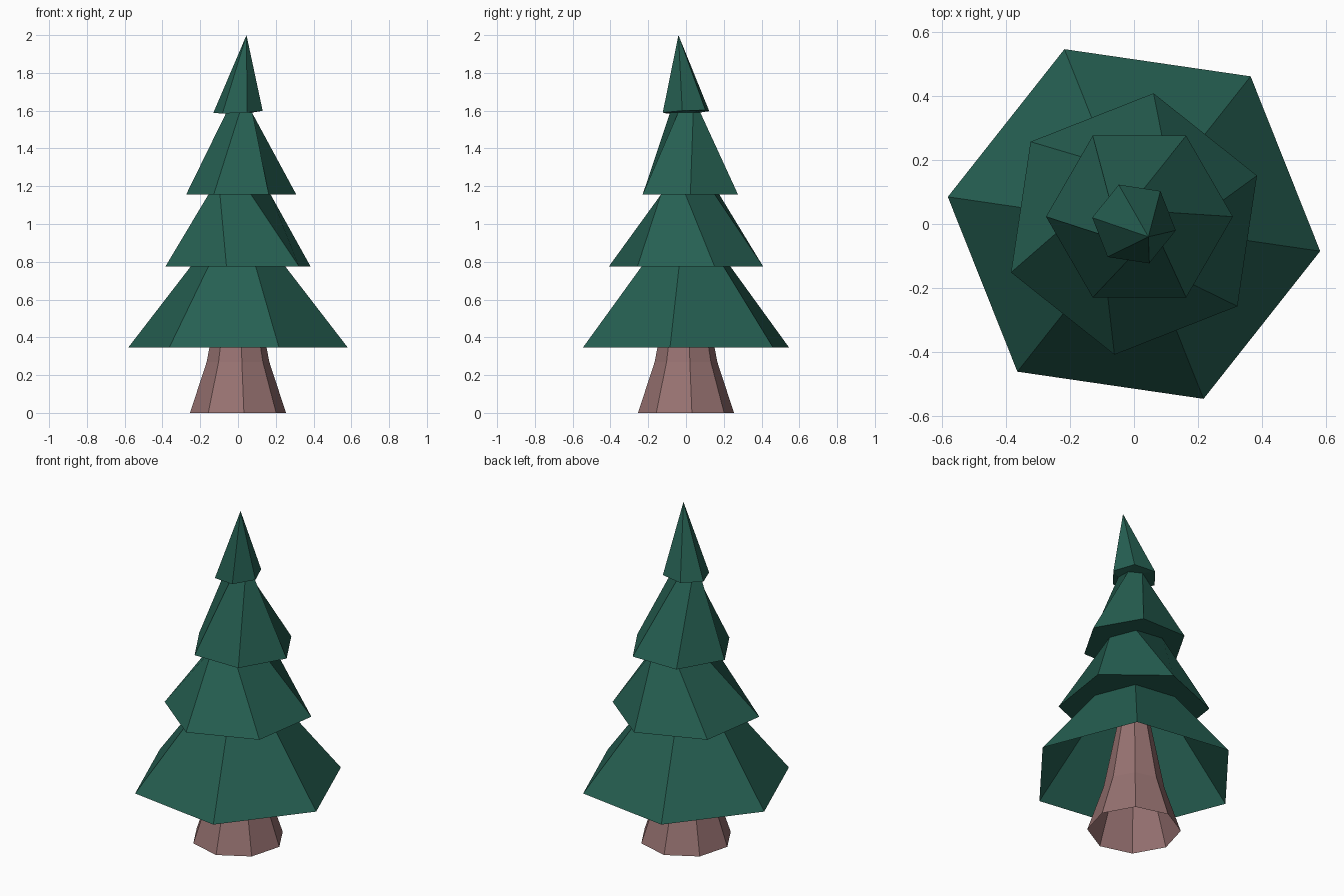
import bpy, bmesh, math

if "Cube" in bpy.data.objects:
    bpy.data.objects.remove(bpy.data.objects["Cube"])


def material(name, rgb):
    m = bpy.data.materials.new(name)
    m.diffuse_color = (*rgb, 1.0)
    m.use_nodes = True
    m.node_tree.nodes["Principled BSDF"].inputs["Base Color"].default_value = m.diffuse_color
    return m


def ring(bm, sides, z, r, deg, cx=0.0, cy=0.0, tilt=0.0):
    """Regular polygon of vertices, optionally tilted along x and y."""
    out = []
    for i in range(sides):
        a = math.radians(deg) + math.tau * i / sides
        x, y = r * math.cos(a), r * math.sin(a)
        out.append(bm.verts.new((cx + x, cy + y, z + tilt * (x + y))))
    return out


def bridge(bm, low, high):
    n = len(low)
    for i in range(n):
        j = (i + 1) % n
        bm.faces.new((low[i], low[j], high[j], high[i]))


def finish(bm, name, mat):
    me = bpy.data.meshes.new(name)
    bm.to_mesh(me)
    bm.free()
    me.materials.append(mat)
    ob = bpy.data.objects.new(name, me)
    bpy.context.collection.objects.link(ob)
    return ob


def shell(bm, sides, profile):
    rings = [ring(bm, sides, *p) for p in profile]
    for low, high in zip(rings, rings[1:]):
        bridge(bm, low, high)
    return rings[-1]


# Trunk: flared eight-sided tube, open below, running up inside the foliage
bm = bmesh.new()
shell(bm, 8, [(0, 0.256, 7), (0.27, 0.167, 7), (0.775, 0.07, 7)])
finish(bm, "trunk", material("brown bark", (0.31, 0.168, 0.165)))

# Foliage: one hollow six-sided shell of stacked skirts with flat undersides
bm = bmesh.new()
last = shell(bm, 6, [
    (0.345, 0.588, -8.3), (0.775, 0.253, -8.3),                  # lowest skirt
    (0.775, 0.413, 21.5), (1.155, 0.167, -8.3, 0.008, 0.022),    # second skirt
    (1.155, 0.292, 0, 0.017, 0.023), (1.59, 0.08, 32, 0.006, -0.004),  # third
    (1.594, 0.132, 51.3, 0, 0, 0.05),                            # top skirt rim
])
tip = bm.verts.new((0.045, -0.04, 2.0))
for i in range(6):
    bm.faces.new((last[i], last[(i + 1) % 6], tip))
finish(bm, "foliage", material("pine green", (0.019, 0.116, 0.084)))
